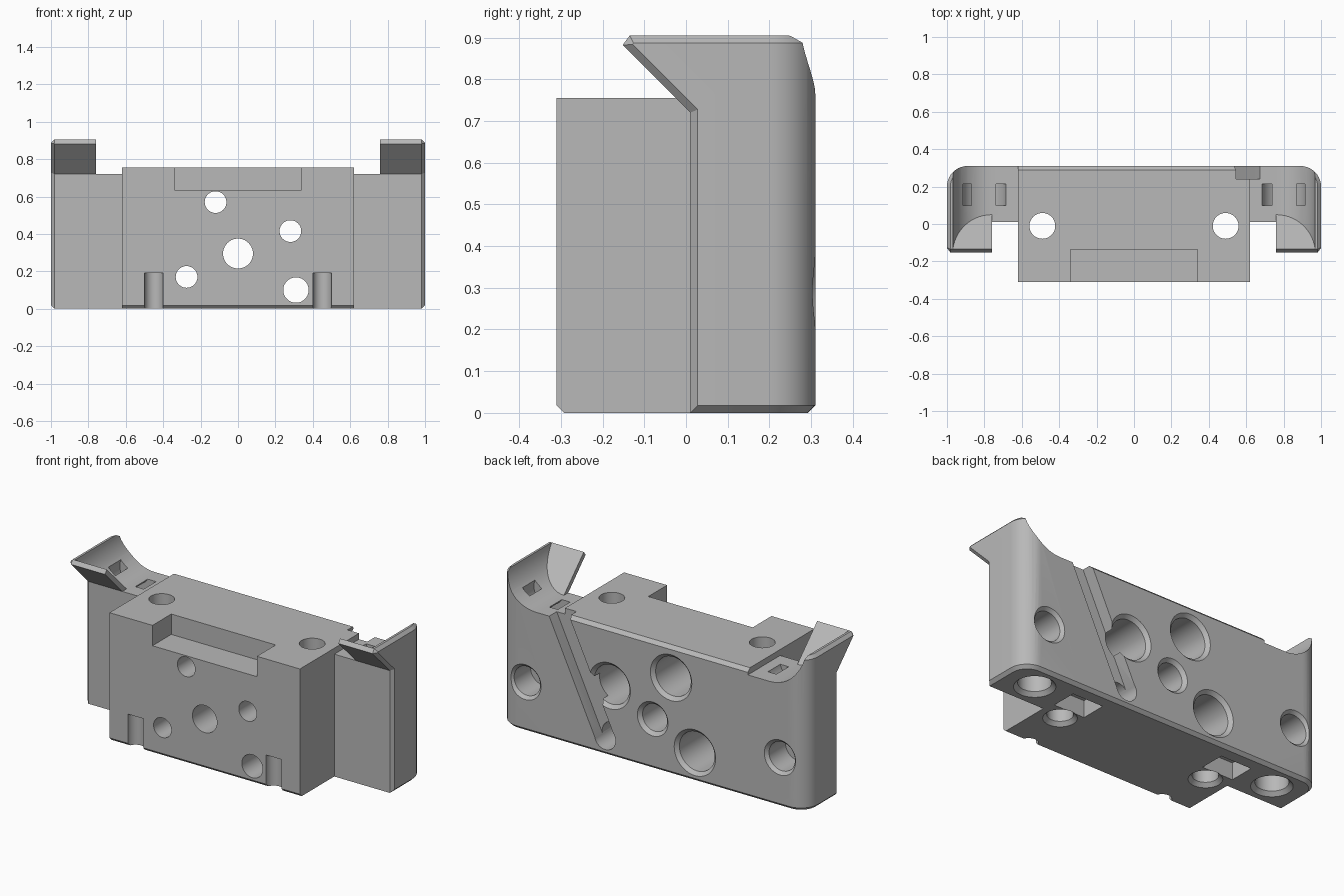
import bpy, bmesh, math

if "Cube" in bpy.data.objects:
    bpy.data.objects.remove(bpy.data.objects["Cube"])

grey = bpy.data.materials.new("plain_grey")
grey.diffuse_color = (0.48, 0.48, 0.48, 1)
grey.use_nodes = True
grey.node_tree.nodes["Principled BSDF"].inputs["Base Color"].default_value = grey.diffuse_color


def to_object(name, bm):
    bmesh.ops.recalc_face_normals(bm, faces=bm.faces[:])
    me = bpy.data.meshes.new(name)
    bm.to_mesh(me)
    bm.free()
    me.materials.append(grey)
    ob = bpy.data.objects.new(name, me)
    bpy.context.collection.objects.link(ob)
    return ob


def prism_bm(pts, start, end):
    """Join the outline mapped by start to the outline mapped by end."""
    bm = bmesh.new()
    a = [bm.verts.new(start(*p)) for p in pts]
    b = [bm.verts.new(end(*p)) for p in pts]
    bm.faces.new(a)
    bm.faces.new(b[::-1])
    for i in range(len(a)):
        j = (i + 1) % len(a)
        bm.faces.new((a[i], b[i], b[j], a[j]))
    bmesh.ops.recalc_face_normals(bm, faces=bm.faces[:])
    return bm


def box_bm(x0, x1, y0, y1, z0, z1):
    return prism_bm([(x0, y0), (x1, y0), (x1, y1), (x0, y1)],
                    lambda x, y: (x, y, z0), lambda x, y: (x, y, z1))


def lathe(name, profile, x, y, z, axis, closed=False, n=40):
    """Turn (radius, height) points about the y or z axis."""
    bm = bmesh.new()
    rings = []
    for r, h in profile:
        ring = []
        for i in range(n):
            t = 2 * math.pi * i / n
            c, s = r * math.cos(t), r * math.sin(t)
            ring.append(bm.verts.new((x + c, y + h, z + s) if axis == 'Y' else (x + c, y + s, z + h)))
        rings.append(ring)
    pairs = list(zip(rings, rings[1:]))
    if closed:
        pairs.append((rings[-1], rings[0]))
    else:
        bm.faces.new(rings[0])
        bm.faces.new(rings[-1][::-1])
    for a, b in pairs:
        for i in range(n):
            j = (i + 1) % n
            bm.faces.new((a[i], a[j], b[j], b[i]))
    return to_object(name, bm)


def boolean(target, tool, op):
    tool.hide_render = True
    m = target.modifiers.new("bool", 'BOOLEAN')
    m.operation, m.solver, m.object = op, 'EXACT', tool
    bpy.context.view_layer.objects.active = target
    bpy.ops.object.modifier_apply(modifier=m.name)
    bpy.data.objects.remove(tool, do_unlink=True)


# Back plate with overhanging lips: side profile run across the full width
side = [(0.01, 0), (0.31, 0), (0.31, 0.905), (-0.135, 0.905), (-0.152, 0.882), (0.01, 0.72)]
bm = prism_bm(side, lambda y, z: (-1, y, z), lambda y, z: (1, y, z))
corners = [e for e in bm.edges if all(v.co.y > 0.3 for v in e.verts)
           and abs(e.verts[0].co.z - e.verts[1].co.z) > 0.5]
bmesh.ops.bevel(bm, geom=corners, offset=0.11, segments=10, profile=0.5, affect='EDGES')
rim = []
for e in bm.edges:
    mid = (e.verts[0].co + e.verts[1].co) / 2
    across = abs(e.verts[0].co.x - e.verts[1].co.x) > 1
    if e.calc_face_angle(0) > 0.5 and (not across or mid.y > 0.3):
        rim.append(e)
bmesh.ops.bevel(bm, geom=rim, offset=0.018, segments=1, affect='EDGES', clamp_overlap=False)
body = to_object("mounting_body", bm)

# Space between the lips, and a curved scoop inside each lip
tools = [to_object("middle_cut", box_bm(-0.76, 0.76, -0.5, 0.5, 0.72, 1.1))]
for s in (-1, 1):
    arc = [(s * (0.76 + 0.21 * math.sin(t)), 0.93 - 0.21 * math.cos(t))
           for t in [math.pi / 2 * i / 14 for i in range(15)]]
    arc += [(s * 0.97, 1.0), (s * 0.7, 1.0), (s * 0.7, 0.72)]
    tools.append(to_object("scoop", prism_bm(
        arc, lambda x, z: (x, 0.77 - z, z), lambda x, z: (x, 0.5, z))))
for t in tools:
    boolean(body, t, 'DIFFERENCE')

# Central block with chamfered lower edges and upper back edge
block_side = [(-0.31, 0.018), (-0.292, 0), (0.292, 0), (0.31, 0.018),
              (0.31, 0.735), (0.29, 0.755), (-0.31, 0.755)]
block = to_object("central_block", prism_bm(
    block_side, lambda y, z: (-0.62, y, z), lambda y, z: (0.62, y, z)))
boolean(body, block, 'UNION')

tools = []
# Front top pocket
tools.append(to_object("pocket", box_bm(-0.34, 0.34, -0.5, -0.135, 0.635, 1.0)))

# Bolt holes with wide chamfered recesses at the back
for x, z in ((-0.12, 0.57), (0.28, 0.415), (-0.275, 0.17)):
    tools.append(lathe("recessed_hole", [(0.058, -0.5), (0.058, -0.1), (0.115, -0.1),
                                         (0.115, 0.29), (0.155, 0.33)], x, 0, z, 'Y'))
# Plain through holes
tools.append(lathe("centre_hole", [(0.08, -0.5), (0.08, 0.29), (0.12, 0.33)], 0, 0, 0.295, 'Y'))
tools.append(lathe("slot_hole", [(0.068, -0.5), (0.068, 0.5)], 0.31, 0, 0.1, 'Y'))

# Diagonal slot across the back, rounded at its lower end
dx, dz = 0.31 / 0.73, 0.66 / 0.73
ang = math.atan2(dz, dx)
slot = [(0.31 + 0.066 * math.cos(ang + math.pi / 2 + math.pi * i / 12),
         0.1 + 0.066 * math.sin(ang + math.pi / 2 + math.pi * i / 12)) for i in range(13)]
slot += [(slot[-1][0] + 0.85 * dx, slot[-1][1] + 0.85 * dz),
         (slot[0][0] + 0.85 * dx, slot[0][1] + 0.85 * dz)]
tools.append(to_object("slot", prism_bm(slot, lambda x, z: (x, 0.24, z), lambda x, z: (x, 0.4, z))))

for s in (-1, 1):
    # Vertical through holes, chamfered underneath
    tools.append(lathe("vertical_hole", [(0.11, -0.02), (0.069, 0.021), (0.069, 1)],
                       s * 0.49, -0.01, 0, 'Z'))
    # Blind holes in the back and underneath
    tools.append(lathe("side_hole", [(0.085, 0.14), (0.085, 0.292), (0.12, 0.327)],
                       s * 0.83, 0, 0.29, 'Y'))
    tools.append(lathe("foot_hole", [(0.13, -0.02), (0.088, 0.022), (0.088, 0.14)],
                       s * 0.8, 0.155, 0, 'Z'))
    # Rectangular pockets underneath
    tools.append(to_object("foot_pocket", box_bm(s * 0.5 - 0.1, s * 0.5 + 0.1, 0.075, 0.225, -0.1, 0.1)))
    # Round grooves at the front foot
    tools.append(lathe("groove", [(0.05, -0.1), (0.05, 0.19)], s * 0.45, -0.31, 0, 'Z'))
    # Curved tie channel surfacing twice in each scoop
    tools.append(lathe("tie_channel", [(0.068, 0.1), (0.12, 0.1), (0.12, 0.215), (0.068, 0.215)],
                       s * 0.8, 0, 0.75, 'Y', closed=True))
for t in tools:
    boolean(body, t, 'DIFFERENCE')

# Smooth curves, sharp edges
bpy.ops.object.select_all(action='DESELECT')
body.select_set(True)
bpy.context.view_layer.objects.active = body
bpy.ops.object.shade_smooth_by_angle(angle=math.radians(30))
